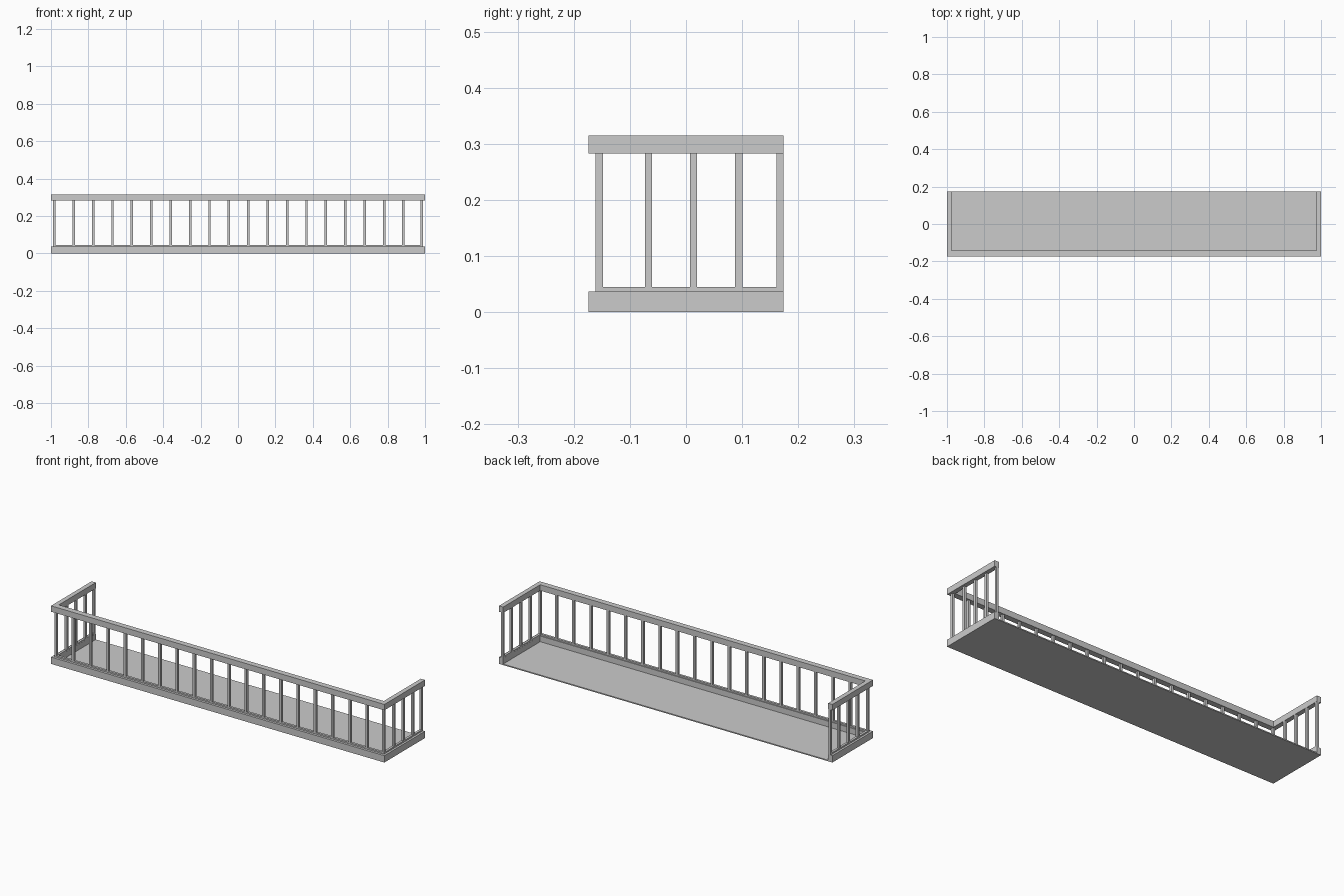
import bpy, bmesh

if "Cube" in bpy.data.objects:
    bpy.data.objects.remove(bpy.data.objects["Cube"])

X, Y = 1.0, 0.174          # half extents
P = 0.013                  # baluster thickness
SIDE_X = 0.982             # baluster centre line on the sides
FRONT_Y = -0.1545          # baluster centre line on the front


def make_object(name, bm):
    bmesh.ops.recalc_face_normals(bm, faces=bm.faces)
    mesh = bpy.data.meshes.new(name)
    bm.to_mesh(mesh)
    bm.free()
    obj = bpy.data.objects.new(name, mesh)
    bpy.context.collection.objects.link(obj)
    return obj


def add_box(bm, x0, x1, y0, y1, z0, z1):
    verts = bmesh.ops.create_cube(bm, size=1)["verts"]
    bmesh.ops.scale(bm, verts=verts, vec=(x1 - x0, y1 - y0, z1 - z0))
    bmesh.ops.translate(bm, verts=verts,
                        vec=((x0 + x1) / 2, (y0 + y1) / 2, (z0 + z1) / 2))


def u_rail(name, out_x, out_y, in_x, in_y, z0, z1):
    """U-shaped band around the front and sides, open at the back."""
    outline = [(-out_x, Y), (-out_x, out_y), (out_x, out_y), (out_x, Y),
               (in_x, Y), (in_x, in_y), (-in_x, in_y), (-in_x, Y)]
    bm = bmesh.new()
    face = bm.faces.new([bm.verts.new((x, y, z0)) for x, y in outline])
    top = bmesh.ops.extrude_face_region(bm, geom=[face])["geom"]
    bmesh.ops.translate(bm, vec=(0, 0, z1 - z0),
                        verts=[v for v in top if isinstance(v, bmesh.types.BMVert)])
    return make_object(name, bm)


# Thin floor slab
bm = bmesh.new()
add_box(bm, -0.976, 0.976, -0.144, Y, 0.0, 0.006)
make_object("floor", bm)

# Kerb, slim sill under the balusters, and handrail
u_rail("kerb", X, -Y, 0.975, -0.143, 0.0, 0.037)
u_rail("sill", SIDE_X + P / 2, FRONT_Y - P / 2,
       SIDE_X - P / 2, FRONT_Y + P / 2, 0.037, 0.045)
u_rail("handrail", X, -Y, 0.975, -0.143, 0.283, 0.315)

# Balusters: front row including corners, then both sides
spots = [(-SIDE_X + 0.1037 * i, FRONT_Y) for i in range(19)] + [(SIDE_X, FRONT_Y)]
spots += [(s * SIDE_X, y) for s in (-1, 1)
          for y in (-0.067, 0.0135, 0.094, Y - P / 2)]
bm = bmesh.new()
for x, y in spots:
    add_box(bm, x - P / 2, x + P / 2, y - P / 2, y + P / 2, 0.037, 0.283)
make_object("balusters", bm)
